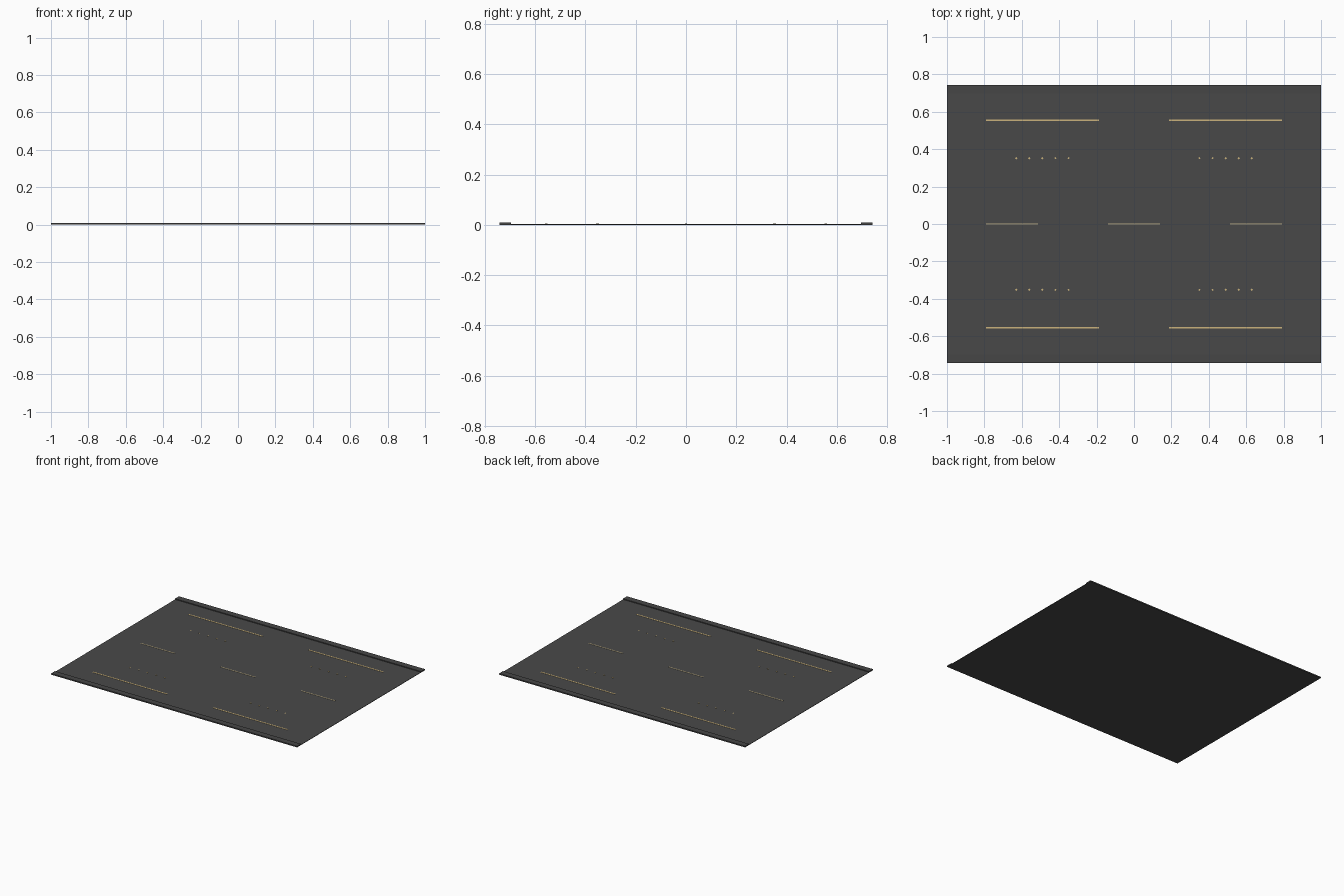
import bpy, bmesh, math
from mathutils import Matrix

if "Cube" in bpy.data.objects:
    bpy.data.objects.remove(bpy.data.objects["Cube"])


def material(name, rgb):
    m = bpy.data.materials.new(name)
    m.diffuse_color = (*rgb, 1)
    m.use_nodes = True
    m.node_tree.nodes["Principled BSDF"].inputs["Base Color"].default_value = m.diffuse_color
    return m


ASPHALT = material("dark grey", (0.066, 0.066, 0.066))
CURB = material("edge grey", (0.062, 0.062, 0.062))
PAINT = material("sand yellow", (0.60, 0.45, 0.20))
PALE = material("pale sand", (0.52, 0.43, 0.25))


def boxes(name, items, mat):
    """One object from boxes given as (x, y, z0, sx, sy, sz, turn)."""
    bm = bmesh.new()
    for x, y, z0, sx, sy, sz, turn in items:
        bmesh.ops.create_cube(bm, size=1, matrix=Matrix.Translation((x, y, z0 + sz / 2))
                              @ Matrix.Rotation(turn, 4, 'Z')
                              @ Matrix.Diagonal((sx, sy, sz, 1)))
    me = bpy.data.meshes.new(name)
    bm.to_mesh(me)
    bm.free()
    me.materials.append(mat)
    ob = bpy.data.objects.new(name, me)
    bpy.context.collection.objects.link(ob)


TOP = 0.003
# road slab and the low raised edges
boxes("road_slab", [(0, 0, 0, 2, 1.484, TOP, 0)], ASPHALT)
boxes("raised_edge", [(0, s * 0.7195, TOP, 2, 0.045, 0.006, 0) for s in (-1, 1)], CURB)

# painted lines: long outer dashes and shorter centre dashes
boxes("outer_lines", [(sx * 0.49, sy * 0.555, TOP, 0.604, 0.010, 0.0015, 0)
                      for sx in (-1, 1) for sy in (-1, 1)], PAINT)
boxes("centre_lines", [(x, 0, TOP, 0.277, 0.008, 0.0015, 0)
                       for x in (-0.653, 0, 0.653)], PALE)

# rows of small studs
boxes("studs", [(sx * (0.35 + 0.07 * i), sy * 0.352, TOP, 0.009, 0.009, 0.002, math.pi / 4)
                for sx in (-1, 1) for sy in (-1, 1) for i in range(5)], PAINT)
